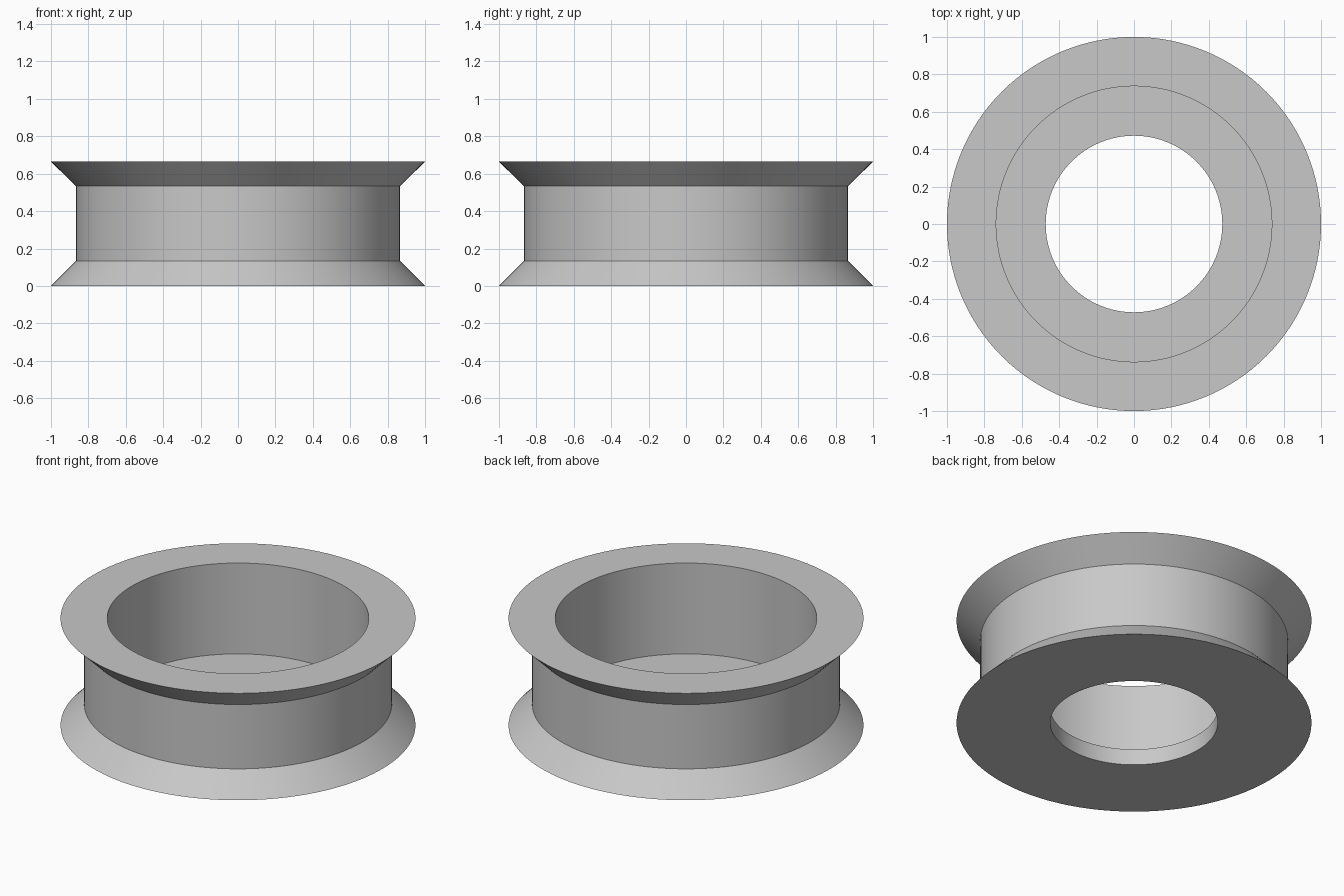
import bpy
import bmesh
import math

cube = bpy.data.objects.get("Cube")
if cube:
    bpy.data.objects.remove(cube, do_unlink=True)

SEGMENTS = 128

# Plain grey material
grey = bpy.data.materials.new("light_grey")
grey.use_nodes = True
colour = (0.58, 0.58, 0.58, 1)
grey.diffuse_color = colour
grey.node_tree.nodes["Principled BSDF"].inputs["Base Color"].default_value = colour


def lathe(name, profile, material):
    """Spin a closed (radius, height) profile around the z axis."""
    bm = bmesh.new()
    rings = []
    for i in range(SEGMENTS):
        a = 2 * math.pi * i / SEGMENTS
        rings.append([bm.verts.new((r * math.cos(a), r * math.sin(a), z))
                      for r, z in profile])
    n = len(profile)
    for i, ring in enumerate(rings):
        following = rings[(i + 1) % SEGMENTS]
        for j in range(n):
            k = (j + 1) % n
            bm.faces.new((ring[j], following[j], following[k], ring[k]))
    bmesh.ops.recalc_face_normals(bm, faces=bm.faces)
    mesh = bpy.data.meshes.new(name)
    bm.to_mesh(mesh)
    bm.free()
    mesh.materials.append(material)
    obj = bpy.data.objects.new(name, mesh)
    bpy.context.collection.objects.link(obj)
    bpy.ops.object.select_all(action="DESELECT")
    obj.select_set(True)
    bpy.context.view_layer.objects.active = obj
    bpy.ops.object.shade_smooth_by_angle(angle=math.radians(30))
    return obj


# Flanged ring: flared rims outside, wide bore and a floor with a smaller hole inside
lathe("flanged_ring", [
    (0.472, 0), (1, 0),              # underside
    (0.867, 0.133), (0.867, 0.533),  # lower flare and outer wall
    (1, 0.665), (0.737, 0.665),      # upper flare and top rim
    (0.737, 0.1), (0.472, 0.1),      # bore wall and floor
], grey)
